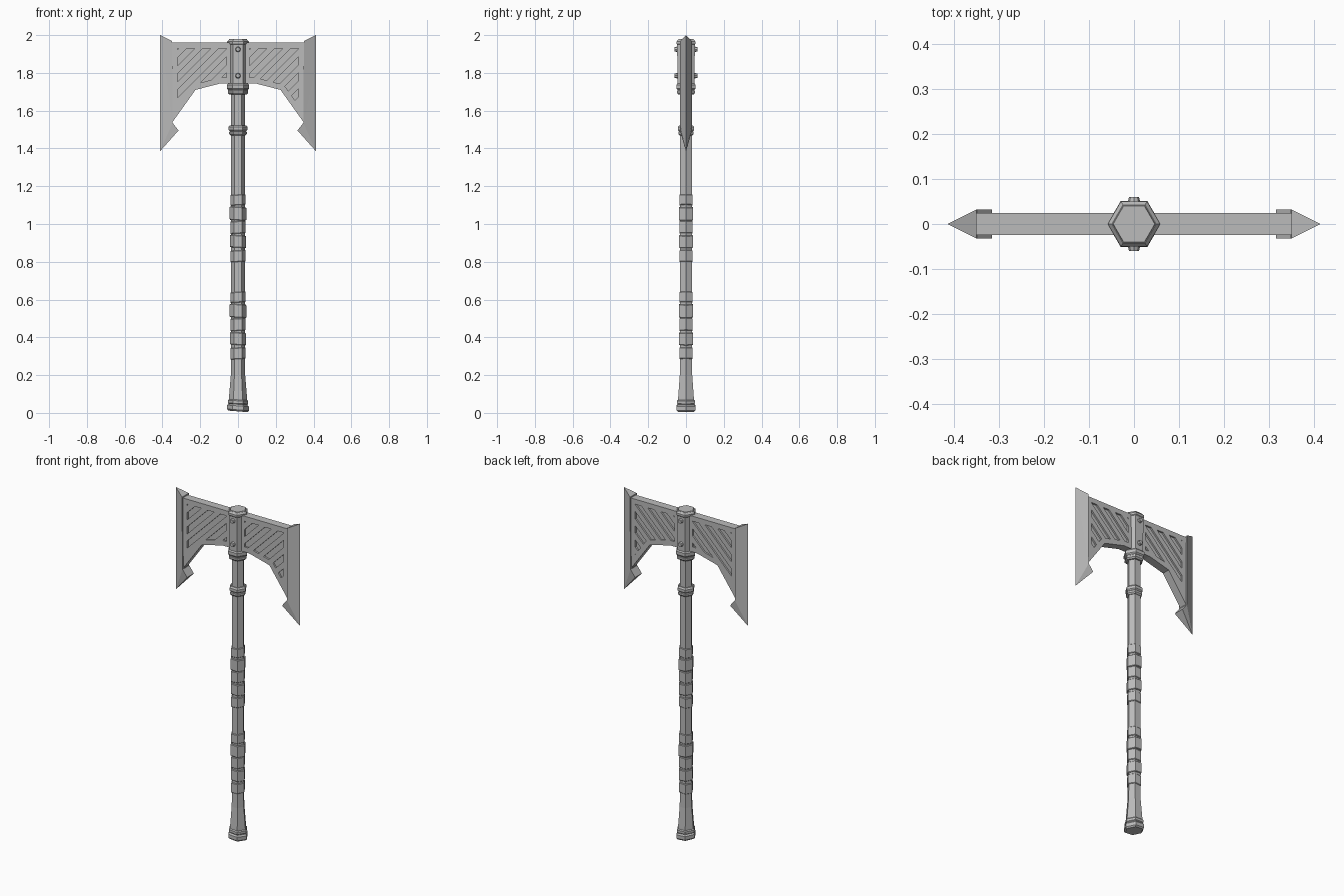
import bpy, bmesh, math
from mathutils import Vector

if "Cube" in bpy.data.objects:
    bpy.data.objects.remove(bpy.data.objects["Cube"])

GREY = (0.5, 0.5, 0.5, 1.0)
mat = bpy.data.materials.new("plain_grey")
mat.use_nodes = True
mat.diffuse_color = GREY
mat.node_tree.nodes["Principled BSDF"].inputs["Base Color"].default_value = GREY


def finish(name, bm):
    bmesh.ops.recalc_face_normals(bm, faces=bm.faces[:])
    mesh = bpy.data.meshes.new(name)
    bm.to_mesh(mesh)
    bm.free()
    mesh.materials.append(mat)
    obj = bpy.data.objects.new(name, mesh)
    bpy.context.collection.objects.link(obj)
    return obj


def hex_stack(name, rings, tilt=0.0):
    """Six-sided solid through (height, radius) rings, corners on the x axis."""
    bm = bmesh.new()
    loops = []
    for z, r in rings:
        loop = []
        for i in range(6):
            a = math.tau * i / 6
            x = r * math.cos(a)
            loop.append(bm.verts.new((x, r * math.sin(a), z + tilt * x)))
        loops.append(loop)
    for low, high in zip(loops, loops[1:]):
        for i in range(6):
            j = (i + 1) % 6
            bm.faces.new((low[i], low[j], high[j], high[i]))
    bm.faces.new(loops[0])
    bm.faces.new(loops[-1])
    return finish(name, bm)


def band(name, z0, z1, r, tilt=0.0, c=0.008):
    """Hexagonal ring with chamfered rims."""
    return hex_stack(name, [(z0, r - c), (z0 + c, r), (z1 - c, r), (z1, r - c)], tilt)


# Handle with flared foot and pommel
hex_stack("handle", [(0.04, 0.05), (0.08, 0.048), (0.2, 0.038), (0.3, 0.036), (1.72, 0.036)])
band("pommel_cap", 0.008, 0.045, 0.058, -0.08)
band("pommel_ring", 0.042, 0.072, 0.054, -0.04)

# Grip wraps, two groups of five
for group, base in (("upper", 0.80), ("lower", 0.285)):
    for i, (z, h, r) in enumerate([(0, 0.06, 0.041), (0.075, 0.065, 0.043), (0.15, 0.065, 0.041),
                                   (0.22, 0.07, 0.044), (0.3, 0.055, 0.041)]):
        band(f"{group}_wrap_{i + 1}", base + z, base + z + h, r, (-1) ** i * 0.06, 0.003)

# Neck rings
band("neck_ring_lower", 1.468, 1.495, 0.047)
band("neck_ring_upper", 1.49, 1.522, 0.05)

# Head socket and its collars
hex_stack("head_socket", [(1.70, 0.052), (1.955, 0.054), (1.98, 0.046)])
band("socket_ring_lower", 1.685, 1.712, 0.054)
band("socket_ring_upper", 1.71, 1.745, 0.059)
band("socket_top_ring", 1.945, 1.975, 0.058, 0.0, 0.009)

# Rivets, front and back
for side, s in (("front", -1), ("back", 1)):
    for place, z in (("upper", 1.925), ("lower", 1.785)):
        bpy.ops.mesh.primitive_cone_add(vertices=8, radius1=0.016, radius2=0.011, depth=0.02,
                                        location=(0, s * 0.05, z), rotation=(-s * math.pi / 2, 0, 0))
        rivet = bpy.context.object
        rivet.name = f"rivet_{side}_{place}"
        rivet.data.materials.append(mat)

PLATE = [(0.03, 1.96), (0.35, 1.96), (0.35, 1.535), (0.225, 1.71), (0.09, 1.745), (0.03, 1.745)]


def blade_plate(name, s):
    """Framed plate with sunken diagonal slots on both faces."""
    bm = bmesh.new()
    front = [bm.verts.new((s * x, -0.024, z)) for x, z in PLATE]
    back = [bm.verts.new((s * x, 0.024, z)) for x, z in PLATE]
    n = len(PLATE)
    for i in range(n):
        j = (i + 1) % n
        bm.faces.new((front[i], front[j], back[j], back[i]))
    panels = [bm.faces.new(front), bm.faces.new(back)]
    bmesh.ops.recalc_face_normals(bm, faces=bm.faces[:])
    bmesh.ops.inset_region(bm, faces=panels, thickness=0.03, use_even_offset=True)
    # cut each panel along evenly spaced diagonals
    normal = Vector((1, 0, -1)).normalized()
    origin = Vector((s * 0.19, 0, 1.84))
    step = 0.03
    for k in range(-9, 10):
        geom = set(panels)
        for f in panels:
            geom.update(f.edges, f.verts)
        cut = bmesh.ops.bisect_plane(bm, geom=list(geom), plane_co=origin + normal * (k * step),
                                     plane_no=normal)
        panels = list({g for g in cut["geom"] if isinstance(g, bmesh.types.BMFace)})
    # sink every second strip
    strips = [f for f in panels if f.is_valid
              and math.floor((f.calc_center_median() - origin).dot(normal) / step) % 2 == 0]
    depth = {f: f.normal.y for f in strips}
    for f, ny in depth.items():
        sunk = bmesh.ops.extrude_discrete_faces(bm, faces=[f])["faces"][0]
        bmesh.ops.translate(bm, verts=sunk.verts[:], vec=(0, -0.01 * math.copysign(1, ny), 0))
    return finish(name, bm)


def cutting_edge(name, s, nicks):
    """Wedge tapering to a nicked outer edge, with a barb at the bottom."""
    inner = [(0.349, 1.968), (0.346, 1.535), (0.315, 1.495)]
    outer = [(0.413, 2.0)]
    for z, d in nicks:
        outer += [(0.413, z + d), (0.413 - d, z), (0.413, z - d * 1.3)]
    outer.append((0.413, 1.385))
    bm = bmesh.new()
    rim = [bm.verts.new((s * x, 0, z)) for x, z in outer]
    sides = [[bm.verts.new((s * x, y, z)) for x, z in inner] for y in (-0.032, 0.032)]
    for top, bottom, barb in sides:
        bm.faces.new([top] + rim + [bottom])
        bm.faces.new((bottom, rim[-1], barb))
    f, b = sides
    for i in range(2):
        bm.faces.new((f[i], f[i + 1], b[i + 1], b[i]))
    bm.faces.new((f[0], b[0], rim[0]))
    bm.faces.new((f[2], b[2], rim[-1]))
    bmesh.ops.triangulate(bm, faces=[p for p in bm.faces if len(p.verts) > 4])
    return finish(name, bm)


# Two blades
blade_plate("left_blade_plate", 1)
blade_plate("right_blade_plate", -1)
cutting_edge("left_cutting_edge", 1, [(1.92, 0.007), (1.84, 0.009), (1.65, 0.008)])
cutting_edge("right_cutting_edge", -1, [(1.92, 0.008), (1.765, 0.02), (1.65, 0.007)])
